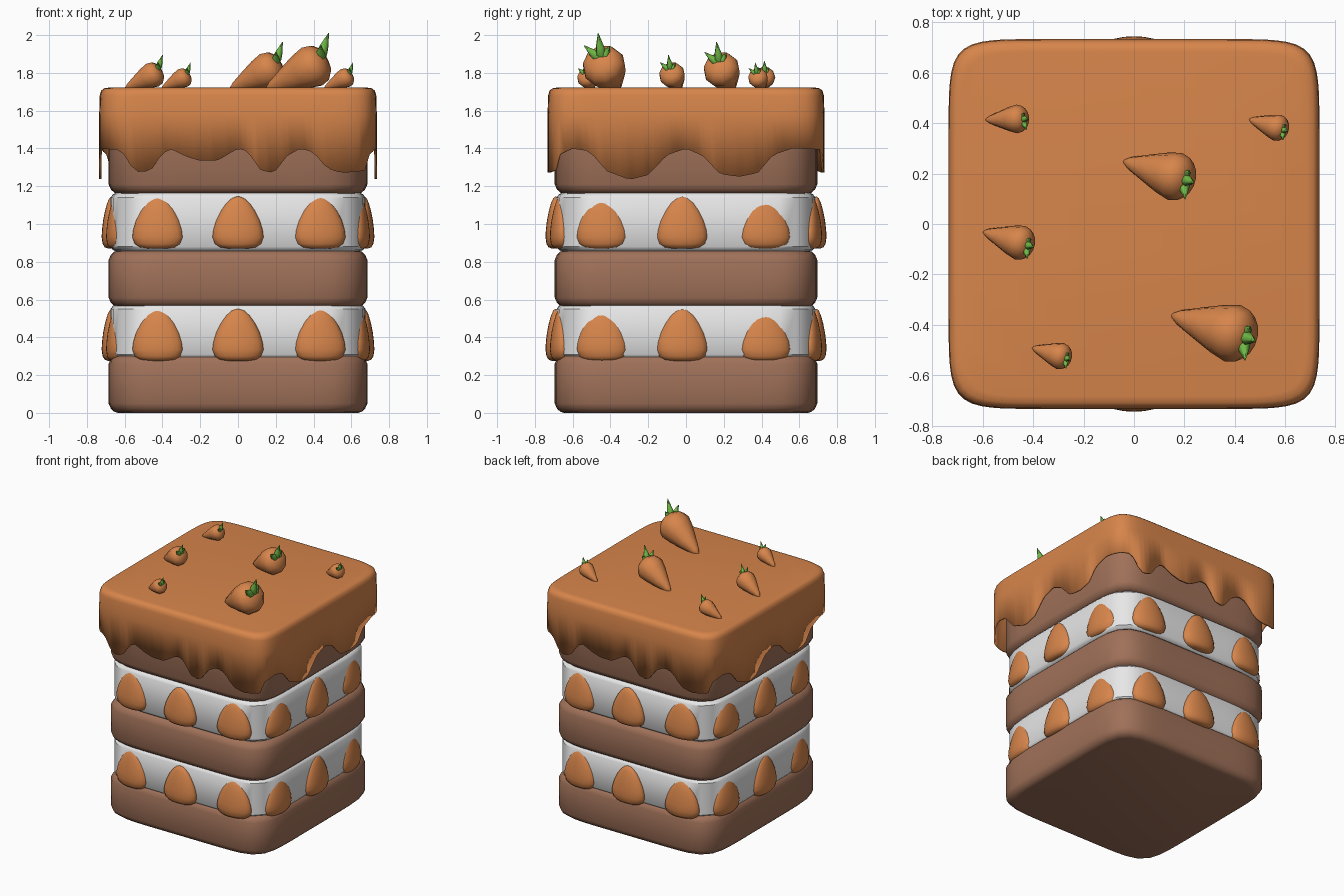
import bpy, bmesh, math
from mathutils import Vector, Matrix

if "Cube" in bpy.data.objects:
    bpy.data.objects.remove(bpy.data.objects["Cube"])


def material(name, rgb):
    m = bpy.data.materials.new(name)
    m.diffuse_color = (*rgb, 1)
    m.use_nodes = True
    m.node_tree.nodes["Principled BSDF"].inputs["Base Color"].default_value = m.diffuse_color
    return m


ORANGE = material("carrot_orange", (0.68, 0.235, 0.07))
BROWN = material("sponge_brown", (0.35, 0.165, 0.10))
WHITE = material("cream_white", (0.80, 0.80, 0.80))
GREEN = material("leaf_green", (0.16, 0.48, 0.06))


def finish(bm, name, mat, angle=40):
    bmesh.ops.recalc_face_normals(bm, faces=bm.faces)
    me = bpy.data.meshes.new(name)
    bm.to_mesh(me)
    bm.free()
    me.materials.append(mat)
    ob = bpy.data.objects.new(name, me)
    bpy.context.collection.objects.link(ob)
    bpy.ops.object.select_all(action='DESELECT')
    ob.select_set(True)
    bpy.context.view_layer.objects.active = ob
    bpy.ops.object.shade_smooth_by_angle(angle=math.radians(angle))
    return ob


def loft(bm, rings, cap_start=True, cap_end=True):
    """Skin a list of point rings with quads and close the ends."""
    vs = [[bm.verts.new(p) for p in ring] for ring in rings]
    n = len(vs[0])
    for a, b in zip(vs, vs[1:]):
        for i in range(n):
            j = (i + 1) % n
            bm.faces.new((a[i], a[j], b[j], b[i]))
    if cap_start:
        bm.faces.new(vs[0][::-1])
    if cap_end:
        bm.faces.new(vs[-1])


def square_ring(hx, hy, z, power, n=64):
    """Rounded square outline with slightly bulging sides."""
    pts = []
    for i in range(n):
        a = 2 * math.pi * (i + 0.5) / n
        c, s = math.cos(a), math.sin(a)
        r = (abs(c) ** power + abs(s) ** power) ** (-1 / power)
        pts.append(Vector((hx * r * c, hy * r * s, z)))
    return pts


def spindle(bm, profile, n, matrix):
    """Revolve (radius, height) points about local z, then place."""
    rings = [[matrix @ Vector((r * math.cos(2 * math.pi * i / n),
                               r * math.sin(2 * math.pi * i / n), z))
              for i in range(n)] for r, z in profile]
    loft(bm, rings)


def layer(name, z0, z1, hx, hy, power, edge, mat):
    bm = bmesh.new()
    steps = [(0.05, 0), (0.03, 0.12), (0.012, 0.45), (0, 1)]
    prof = [(i, z0 + edge * t) for i, t in steps]
    prof += [(i, z1 - edge * t) for i, t in reversed(steps)]
    loft(bm, [square_ring(hx - i, hy - i, z, power) for i, z in prof])
    return finish(bm, name, mat)


# Sponge and cream layers
layer("bottom_sponge", 0.0, 0.31, 0.685, 0.695, 7.5, 0.05, BROWN)
layer("lower_cream", 0.28, 0.58, 0.675, 0.685, 6.5, 0.03, WHITE)
layer("middle_sponge", 0.56, 0.86, 0.685, 0.695, 7.5, 0.05, BROWN)
layer("upper_cream", 0.85, 1.17, 0.675, 0.685, 6.5, 0.03, WHITE)
layer("top_sponge", 1.16, 1.69, 0.685, 0.695, 7.5, 0.05, BROWN)

# Icing: dripping hem heights along the front and the right side
FRONT = [(-.74, 1.395), (-.62, 1.395), (-.57, 1.31), (-.52, 1.27), (-.46, 1.285),
         (-.40, 1.375), (-.35, 1.395), (-.27, 1.355), (-.20, 1.335), (-.11, 1.335),
         (0, 1.40), (.05, 1.385), (.12, 1.285), (.19, 1.27), (.26, 1.36),
         (.33, 1.40), (.40, 1.38), (.47, 1.295), (.55, 1.27), (.65, 1.28), (.74, 1.30)]
SIDE = [(-.74, 1.30), (-.69, 1.36), (-.60, 1.40), (-.51, 1.385), (-.42, 1.28),
        (-.30, 1.235), (-.20, 1.26), (-.10, 1.365), (0, 1.40), (.09, 1.36),
        (.18, 1.265), (.28, 1.25), (.38, 1.27), (.46, 1.365), (.56, 1.40), (.74, 1.395)]


def lookup(table, t):
    for (a, za), (b, zb) in zip(table, table[1:]):
        if t <= b:
            return za + (zb - za) * max(0, (t - a) / (b - a))
    return table[-1][1]


def hem(p):
    if abs(p.y) > abs(p.x):
        return lookup(FRONT, p.x if p.y < 0 else -p.x)
    return lookup(SIDE, p.y if p.x > 0 else -p.y)


bm = bmesh.new()
N = 176
rings = [square_ring(0.735 - i, 0.733 - i, z, 10, N) for i, z in
         [(0.05, 1.722), (0.025, 1.718), (0.01, 1.705), (0.003, 1.68), (0, 1.58)]]
skirt = square_ring(0.735, 0.733, 1.4, 10, N)
rings.append([Vector((p.x, p.y, hem(p))) for p in skirt])
loft(bm, rings, True, False)
icing = finish(bm, "icing", ORANGE)
thick = icing.modifiers.new("thickness", 'SOLIDIFY')
thick.thickness = 0.012
thick.offset = -1

# Carrot slices pressed into the cream, three per side and per cream layer
SLICE = [(0.05, 0), (0.095, 0.007), (0.122, 0.025), (0.135, 0.06), (0.130, 0.10),
         (0.115, 0.15), (0.09, 0.20), (0.062, 0.24), (0.033, 0.266), (0.008, 0.275)]
SIDES = [("front", 0, (-.425, 0, .435), .690), ("right", 90, (-.445, -.02, .42), .668),
         ("back", 180, (-.425, 0, .435), .690), ("left", 270, (-.445, -.02, .42), .668)]
for tier, z in (("lower", 0.275), ("upper", 0.87)):
    for side, turn, centres, out in SIDES:
        bm = bmesh.new()
        for k, c in enumerate(centres):
            m = (Matrix.Rotation(math.radians(turn), 4, 'Z')
                 @ Matrix.Translation((c, -(out - (0 if k == 1 else 0.025)), z))
                 @ Matrix.Rotation(math.radians(6 * (k - 1)), 4, 'Z')
                 @ Matrix.Diagonal((1, 0.40, 1, 1)))
            spindle(bm, SLICE, 20, m)
        finish(bm, f"{tier}_{side}_carrot_slices", ORANGE, 60)

# Little carrots lying on the icing: tip x, y, scale, turn
CARROT = [(0.004, 0), (0.03, 0.04), (0.066, 0.13), (0.098, 0.215), (0.116, 0.285),
          (0.105, 0.33), (0.07, 0.362), (0.015, 0.372)]
LEAF = [(0.015, 0), (0.030, 0.25), (0.024, 0.5), (0.002, 1)]
axis = Vector((0.27, -0.08, 0.135)).normalized()
LEAVES = [Vector((0.05, -0.02, 0.145)), Vector((0.01, -0.095, 0.08)),
          Vector((0.03, 0.04, 0.075))]
SPOTS = [(.145, -.36, 1.0, 0), (-.045, .25, .84, 0), (-.60, -.03, .60, 0),
         (-.59, .413, .49, 18), (.455, .415, .46, 0), (-.405, -.49, .46, 0)]
for k, (x, y, s, turn) in enumerate(SPOTS, 1):
    place = (Matrix.Translation((x, y, 1.722 - 0.012 * s))
             @ Matrix.Rotation(math.radians(turn), 4, 'Z') @ Matrix.Scale(s, 4))
    bm = bmesh.new()
    spindle(bm, CARROT, 10, place @ axis.to_track_quat('Z', 'Y').to_matrix().to_4x4())
    finish(bm, f"carrot_{k}", ORANGE, 60)
    bm = bmesh.new()
    base = Matrix.Translation((0.285, -0.085, 0.155))
    for v in LEAVES:
        spindle(bm, LEAF, 6, place @ base @ v.to_track_quat('Z', 'Y').to_matrix().to_4x4()
                @ Matrix.Diagonal((1, 1, v.length, 1)))
    finish(bm, f"carrot_leaves_{k}", GREEN, 60)
